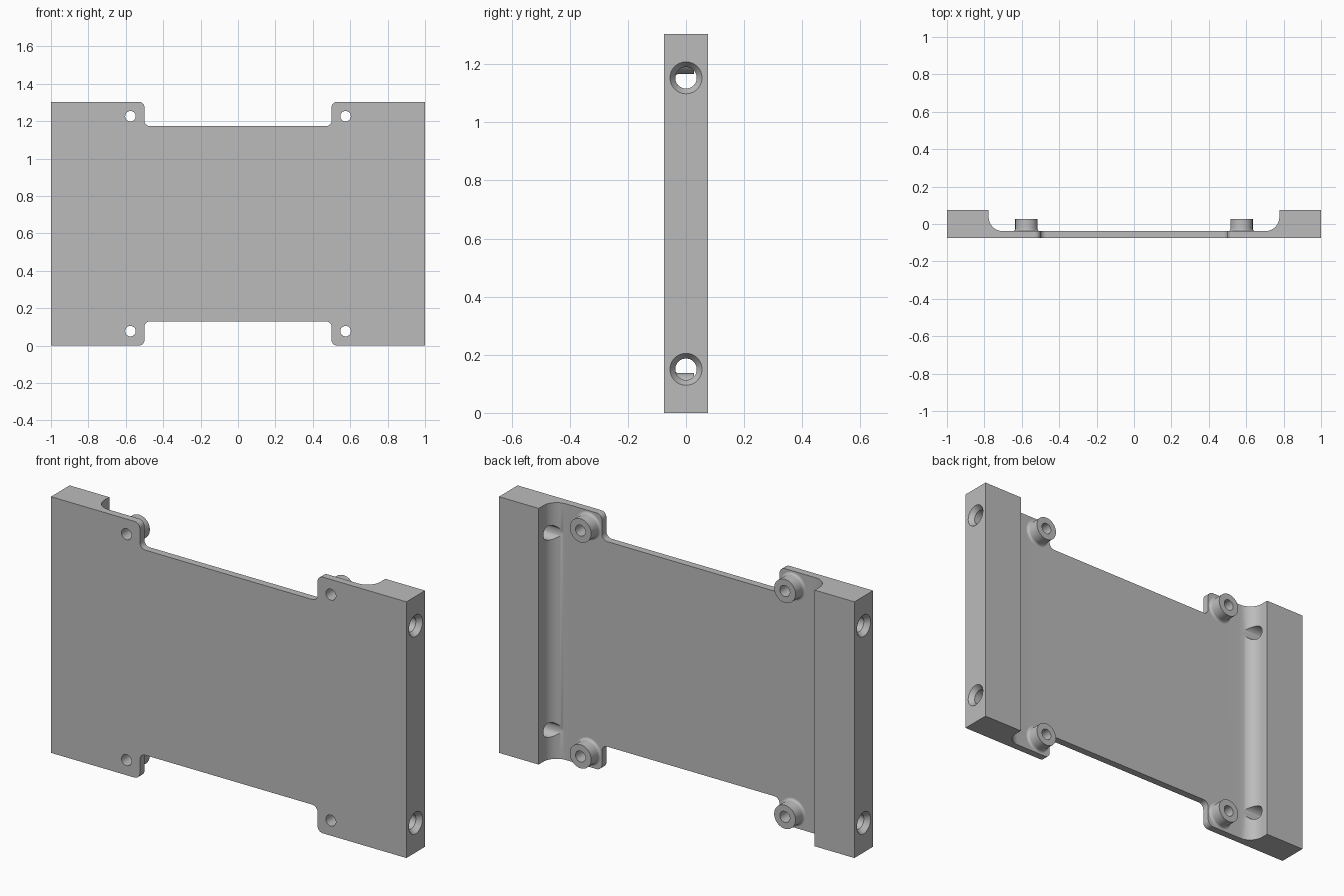
import bpy, bmesh
from math import pi, cos, sin, radians
from mathutils import Matrix, Vector

if "Cube" in bpy.data.objects:
    bpy.data.objects.remove(bpy.data.objects["Cube"])

H = 1.303            # overall height
T = 0.075            # half thickness
FLOOR = -0.038       # rear surface of the thin web
NOTCH_X, NOTCH_Z, CORNER = 0.5, 0.13, 0.03
BOSS_X, BOSS_Z, BORE = 0.575, 0.077, 0.028
PORT_Z, PORT_R = 0.15, 0.037

grey = bpy.data.materials.new("machined grey")
grey.use_nodes = True
grey.diffuse_color = (0.5, 0.5, 0.5, 1)
grey.node_tree.nodes["Principled BSDF"].inputs["Base Color"].default_value = grey.diffuse_color


def arc(cx, cy, r, a0, a1, n=10):
    angles = [radians(a0 + (a1 - a0) * i / n) for i in range(n + 1)]
    return [(cx + r * cos(a), cy + r * sin(a)) for a in angles]


def finish(bm, name):
    bmesh.ops.recalc_face_normals(bm, faces=bm.faces)
    mesh = bpy.data.meshes.new(name)
    bm.to_mesh(mesh)
    bm.free()
    mesh.materials.append(grey)
    obj = bpy.data.objects.new(name, mesh)
    bpy.context.collection.objects.link(obj)
    return obj


def prism(name, points, offset):
    """Extrude a closed outline of 3D points along an offset."""
    bm = bmesh.new()
    face = bm.faces.new([bm.verts.new(p) for p in points])
    extruded = bmesh.ops.extrude_face_region(bm, geom=[face])["geom"]
    bmesh.ops.translate(bm, vec=offset,
                        verts=[v for v in extruded if isinstance(v, bmesh.types.BMVert)])
    return finish(bm, name)


def lathe(name, profile, matrix, closed=False, steps=48):
    """Revolve (radius, height) points about local z, then place the result."""
    bm = bmesh.new()
    verts = [bm.verts.new((r, 0, h)) for r, h in profile]
    pairs = list(zip(verts, verts[1:])) + ([(verts[-1], verts[0])] if closed else [])
    edges = [bm.edges.new(p) for p in pairs]
    bmesh.ops.spin(bm, geom=verts + edges, cent=(0, 0, 0), axis=(0, 0, 1),
                   angle=2 * pi, steps=steps, use_merge=True)
    bmesh.ops.remove_doubles(bm, verts=bm.verts, dist=1e-5)
    bm.transform(matrix)
    return finish(bm, name)


def mirrored(points):
    return points + [(-x, y) for x, y in reversed(points)]


def smooth(obj):
    bpy.ops.object.select_all(action="DESELECT")
    obj.select_set(True)
    bpy.context.view_layer.objects.active = obj
    bpy.ops.object.shade_smooth_by_angle(angle=radians(30))


# Body: thin web with a thick rail at each end, joined by concave fillets
half = [(1, -T), (1, T), (0.777, T)] + arc(0.702, FLOOR + 0.075, 0.075, 0, -90, 16)
body = prism("bracket_body", [(x, y, 0) for x, y in mirrored(half)], Vector((0, 0, H)))

# Cutters: rounded notches at top and bottom
cutters = []
side = ([(NOTCH_X + CORNER, -0.1)]
        + arc(NOTCH_X + CORNER, CORNER, CORNER, 270, 180)
        + arc(NOTCH_X - CORNER, NOTCH_Z - CORNER, CORNER, 0, 90))
for label, flip in (("lower", False), ("upper", True)):
    outline = [(x, -0.2, H - z if flip else z) for x, z in mirrored(side)]
    cutters.append(prism(label + "_notch_cutter", outline, Vector((0, 0.4, 0))))

bosses = []
boss_profile = ([(BORE, FLOOR), (BORE, 0.027), (0.06, 0.027)]
                + arc(0.072, FLOOR + 0.012, 0.012, 180, 270, 5))
for s, side_name in ((1, "left"), (-1, "right")):
    for upper, level in ((False, "lower"), (True, "upper")):
        tag = level + "_" + side_name

        # Mounting boss and its screw hole through the web
        z = H - BOSS_Z if upper else BOSS_Z
        place = Matrix.Translation((s * BOSS_X, 0, z)) @ Matrix.Rotation(-pi / 2, 4, "X")
        bosses.append(lathe(tag + "_boss", boss_profile, place, closed=True))
        cutters.append(lathe(tag + "_bore_cutter",
                             [(0, -0.2), (BORE, -0.2), (BORE, 0.2), (0, 0.2)], place))

        # Countersunk hole running sideways through the rail
        z = H - PORT_Z if upper else PORT_Z
        place = Matrix.Translation((0, 0, z)) @ Matrix.Rotation(s * pi / 2, 4, "Y")
        cutters.append(lathe(tag + "_port_cutter",
                             [(0, 0.66), (PORT_R, 0.66), (PORT_R, 0.975),
                              (0.0694, 1.02), (0, 1.02)], place))

# Cut the body, then discard the cutters
for cutter in cutters:
    cutter.hide_render = True
    mod = body.modifiers.new(cutter.name, "BOOLEAN")
    mod.operation, mod.solver, mod.object = "DIFFERENCE", "EXACT", cutter
bpy.context.view_layer.update()
cut_mesh = bpy.data.meshes.new_from_object(
    body.evaluated_get(bpy.context.evaluated_depsgraph_get()))
body.modifiers.clear()
body.data = cut_mesh
for cutter in cutters:
    bpy.data.objects.remove(cutter)

for obj in [body] + bosses:
    smooth(obj)
